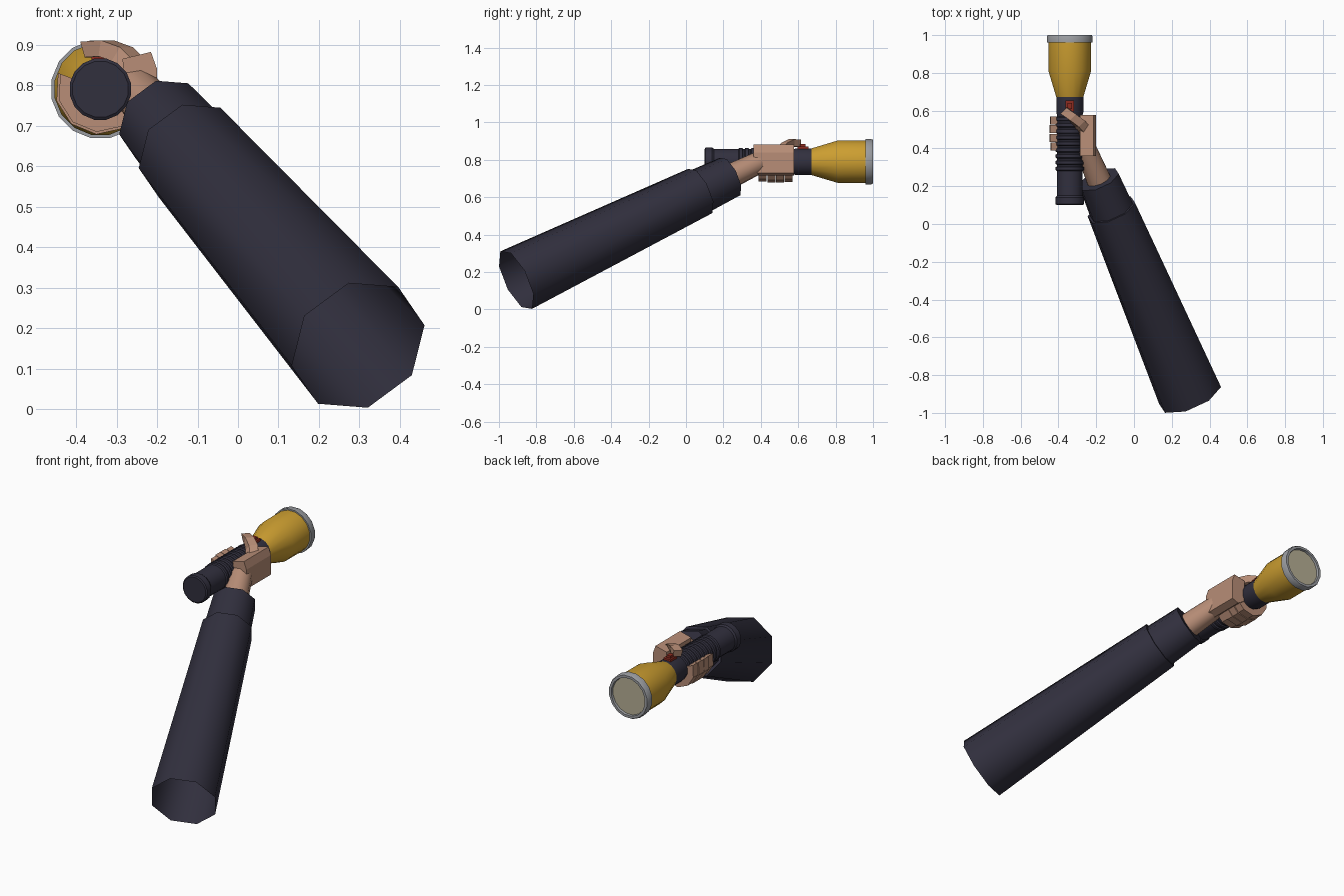
import bpy, bmesh, math
from mathutils import Vector

if "Cube" in bpy.data.objects:
    bpy.data.objects.remove(bpy.data.objects["Cube"])


def material(name, rgb):
    m = bpy.data.materials.new(name)
    m.diffuse_color = (*rgb, 1)
    m.use_nodes = True
    m.node_tree.nodes["Principled BSDF"].inputs["Base Color"].default_value = m.diffuse_color
    return m


DARK = material("dark_navy", (0.031, 0.029, 0.048))
SKIN = material("skin", (0.48, 0.27, 0.185))
YELLOW = material("yellow", (0.60, 0.34, 0.03))
GREY = material("grey_metal", (0.33, 0.34, 0.36))
LENS = material("lens_beige", (0.47, 0.43, 0.30))
RED = material("red", (0.27, 0.025, 0.015))


def finish(name, bm, mat, angle=None):
    bmesh.ops.recalc_face_normals(bm, faces=bm.faces)
    me = bpy.data.meshes.new(name)
    bm.to_mesh(me)
    bm.free()
    me.materials.append(mat)
    ob = bpy.data.objects.new(name, me)
    bpy.context.collection.objects.link(ob)
    if angle:
        bpy.ops.object.select_all(action='DESELECT')
        ob.select_set(True)
        bpy.context.view_layer.objects.active = ob
        bpy.ops.object.shade_smooth_by_angle(angle=math.radians(angle))
    return ob


def loft(name, mat, start, direction, profile, sides, phase=0, caps=(True, True), angle=50):
    """Round part along a direction; profile is (distance, radius)."""
    d = Vector(direction).normalized()
    up = Vector((0, 0, 1))
    u = (up - up.dot(d) * d).normalized()
    v = d.cross(u)
    bm = bmesh.new()
    rings = []
    for t, r in profile:
        ring = []
        for k in range(sides):
            a = math.radians(phase) + math.tau * k / sides
            ring.append(bm.verts.new(Vector(start) + d * t + r * (math.cos(a) * v + math.sin(a) * u)))
        rings.append(ring)
    for a, b in zip(rings, rings[1:]):
        for k in range(sides):
            j = (k + 1) % sides
            bm.faces.new((a[k], a[j], b[j], b[k]))
    if caps[0]:
        bm.faces.new(rings[0][::-1])
    if caps[1]:
        bm.faces.new(rings[-1])
    return finish(name, bm, mat, angle)


def bar(name, mat, pairs, w):
    """Four-sided bent bar through (inner, outer) point pairs, half width w."""
    bm = bmesh.new()
    w = Vector(w)
    rings = [[bm.verts.new(p) for p in (i - w, i + w, o + w, o - w)] for i, o in pairs]
    for a, b in zip(rings, rings[1:]):
        for k in range(4):
            j = (k + 1) % 4
            bm.faces.new((a[k], a[j], b[j], b[k]))
    bm.faces.new(rings[0][::-1])
    bm.faces.new(rings[-1])
    return finish(name, bm, mat)


def box(name, mat, lo, hi):
    (x0, y0, z0), (x1, y1, z1) = lo, hi
    pairs = [(Vector((x, (y0 + y1) / 2, z0)), Vector((x, (y0 + y1) / 2, z1))) for x in (x0, x1)]
    return bar(name, mat, pairs, (0, (y1 - y0) / 2, 0))


# Arm: open eight-sided sleeve, cuff and bare wrist on one axis
ARM = (0.297, -0.908, 0.157)
AXIS = (-0.417, 0.985, 0.477)
loft("sleeve", DARK, ARM, AXIS, [(0, 0.177), (1.17, 0.136)], 8, 18, (False, True))
loft("cuff", DARK, ARM, AXIS, [(1.15, 0.124), (1.36, 0.115)], 8, 18)
loft("wrist", SKIN, ARM, AXIS, [(1.34, 0.068), (1.57, 0.058)], 10, 18)

# Flashlight along y
CX, CZ = -0.34, 0.79
O, Y = (CX, 0, CZ), (0, 1, 0)
grip = [(0.10, 0.07), (0.105, 0.077), (0.14, 0.077), (0.15, 0.07), (0.28, 0.07)]
for k in range(9):
    y = 0.285 + k * 0.033
    grip += [(y, 0.076), (y + 0.016, 0.076), (y + 0.02, 0.069), (y + 0.028, 0.069)]
grip += [(0.59, 0.073), (0.675, 0.073)]
loft("grip", DARK, O, Y, grip, 16, 11.25, angle=30)
loft("lamp_head", YELLOW, O, Y, [(0.672, 0.073), (0.81, 0.115), (0.965, 0.115)], 16, 11.25, angle=30)
loft("lens_ring", GREY, O, Y,
     [(0.96, 0.112), (0.96, 0.123), (0.992, 0.123), (1.0, 0.119), (1.0, 0.105), (0.985, 0.102)],
     16, 11.25, (False, False), 30)
loft("lens", LENS, O, Y, [(0.975, 0.104), (0.988, 0.104)], 16, 11.25, angle=30)

# Switch on top of the grip
box("switch_base", RED, (CX - 0.022, 0.595, 0.85), (CX + 0.022, 0.655, 0.872))
box("switch_button", RED, (CX - 0.012, 0.61, 0.865), (CX + 0.012, 0.64, 0.885))


def around(deg, r, y):
    a = math.radians(deg)
    return Vector((CX + r * math.cos(a), y, CZ + r * math.sin(a)))


# Palm: prism along y beside the grip
palm = [(-0.285, 0.865), (-0.215, 0.882), (-0.2, 0.84), (-0.2, 0.73), (-0.24, 0.715), (-0.28, 0.74)]
bm = bmesh.new()
back, front = [[bm.verts.new((x, y, z)) for x, z in palm] for y in (0.36, 0.578)]
for k in range(len(palm)):
    j = (k + 1) % len(palm)
    bm.faces.new((back[k], back[j], front[j], front[k]))
bm.faces.new(back)
bm.faces.new(front)
finish("palm", bm, SKIN)

# Four fingers wrapping under the grip
for n, reach in enumerate((0.106, 0.112, 0.112, 0.108)):
    y = 0.41 + n * 0.046
    pairs = [(around(a, 0.07, y), around(a, reach, y)) for a in (-25, -60, -95, -130, -165, -201)]
    bar("finger_%d" % (n + 1), SKIN, pairs, (0, 0.0215, 0))

# Thumb crossing diagonally over the top
thumb = [(around(a, 0.082, y), around(a, 0.122, y))
         for a, y in ((32, 0.485), (58, 0.53), (82, 0.565), (106, 0.60))]
bar("thumb", SKIN, thumb, (0.016, 0.016, 0))
